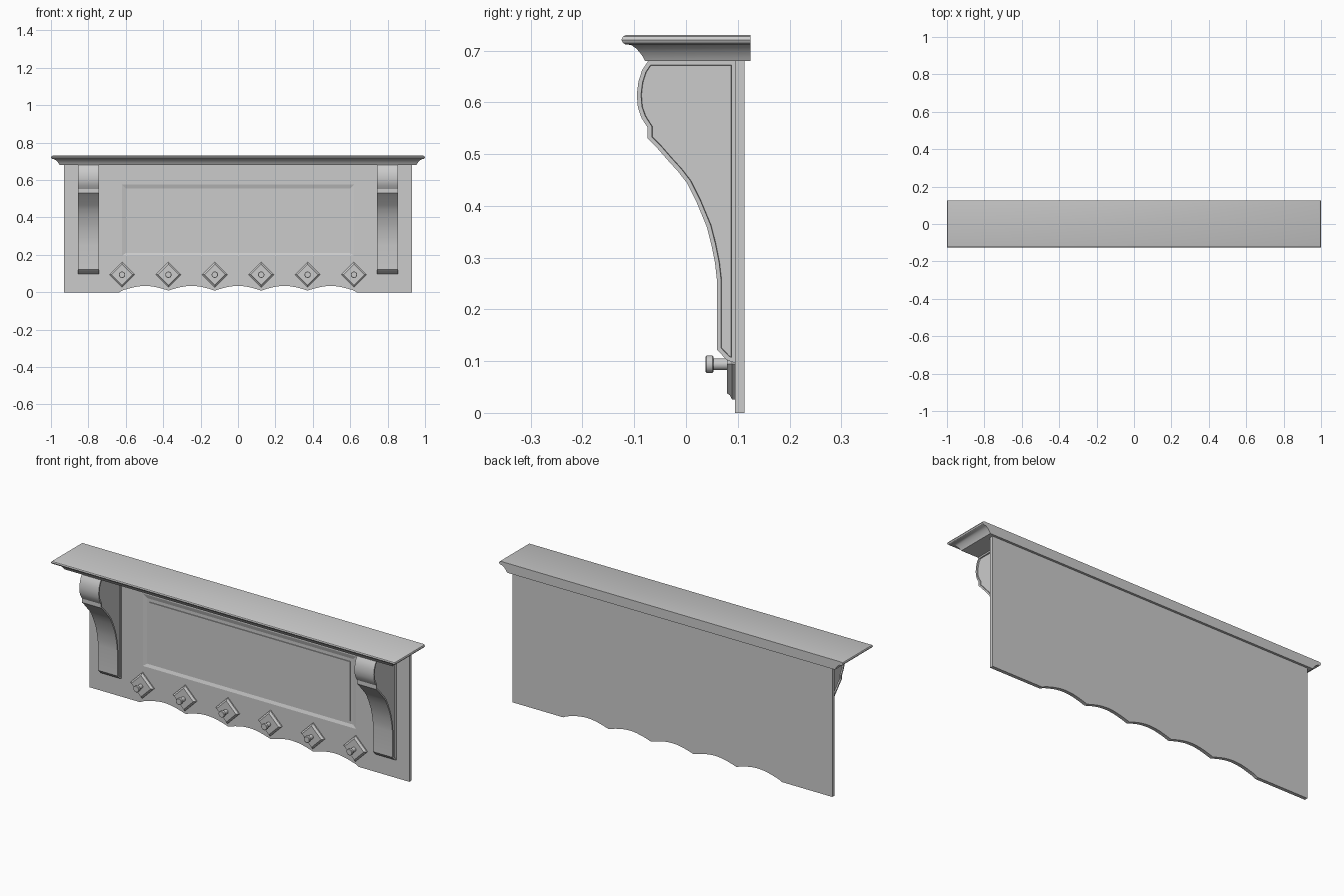
import bpy, bmesh, math

if "Cube" in bpy.data.objects:
    bpy.data.objects.remove(bpy.data.objects["Cube"])


def finish(bm, name, smooth=True):
    bmesh.ops.recalc_face_normals(bm, faces=bm.faces[:])
    me = bpy.data.meshes.new(name)
    bm.to_mesh(me)
    bm.free()
    ob = bpy.data.objects.new(name, me)
    bpy.context.collection.objects.link(ob)
    bpy.ops.object.select_all(action='DESELECT')
    ob.select_set(True)
    bpy.context.view_layer.objects.active = ob
    if smooth:
        bpy.ops.object.shade_smooth_by_angle(angle=math.radians(30))
    return ob


def loft(bm, rings):
    """Skin a stack of equal-length rings and cap both ends."""
    vs = [[bm.verts.new(p) for p in r] for r in rings]
    n = len(vs[0])
    for a, b in zip(vs, vs[1:]):
        for i in range(n):
            j = (i + 1) % n
            bm.faces.new((a[i], a[j], b[j], b[i]))
    return bm.faces.new(vs[0]), bm.faces.new(vs[-1])


def rect(hx, z0, z1, y):
    return [(-hx, y, z0), (hx, y, z0), (hx, y, z1), (-hx, y, z1)]


def circle(x, z, r, y, n=20):
    return [(x + r * math.cos(2 * math.pi * i / n), y,
             z + r * math.sin(2 * math.pi * i / n)) for i in range(n)]


# Back board with scalloped lower edge
SPACING = 0.248
outline = [(-0.93, 0.68), (-0.93, 0), (-0.635, 0)]
STEPS = 12
for k in range(5 * STEPS + 1):
    t = k / STEPS
    outline.append((-0.62 + t * SPACING, 0.009 + 0.025 * abs(math.sin(math.pi * t))))
outline += [(0.635, 0), (0.93, 0), (0.93, 0.68)]
bm = bmesh.new()
loft(bm, [[(x, y, z) for x, z in outline] for y in (0.095, 0.113)])
board = finish(bm, "back_board")

# Bevelled recess cut into the board
bm = bmesh.new()
loft(bm, [rect(0.64, 0.175, 0.595, 0.09), rect(0.62, 0.195, 0.575, 0.095),
          rect(0.60, 0.21, 0.555, 0.101)])
cutter = finish(bm, "panel_cutter", False)
cutter.hide_render = True
mod = board.modifiers.new("recess", 'BOOLEAN')
mod.operation = 'DIFFERENCE'
mod.solver = 'EXACT'
mod.object = cutter
bpy.context.view_layer.objects.active = board
bpy.ops.object.modifier_apply(modifier=mod.name)
bpy.data.objects.remove(cutter)

# Centre panel inside the recess
bm = bmesh.new()
loft(bm, [rect(0.583, 0.225, 0.538, 0.102), rect(0.583, 0.225, 0.538, 0.097)])
finish(bm, "centre_panel")

# Shelf with rounded nose and cove moulding, mitred round three sides
profile = [(0.046, 0.68), (0.042, 0.688), (0.036, 0.696), (0.029, 0.704), (0.019, 0.711),
           (0.008, 0.712), (0.003, 0.715), (0, 0.721), (0.003, 0.727), (0.009, 0.73)]
bm = bmesh.new()
loft(bm, [[(-1 + o, -0.125 + o, z), (1 - o, -0.125 + o, z),
           (1 - o, 0.125, z), (-1 + o, 0.125, z)] for o, z in profile])
finish(bm, "shelf")

# Scroll brackets with recessed side panels
scroll = [(0.096, 0.68), (-0.073, 0.68), (-0.085, 0.662), (-0.092, 0.64), (-0.095, 0.615),
          (-0.093, 0.59), (-0.086, 0.57), (-0.074, 0.551), (-0.074, 0.53), (-0.055, 0.511),
          (-0.035, 0.488), (-0.015, 0.466), (0.002, 0.444), (0.020, 0.408), (0.040, 0.36),
          (0.049, 0.325), (0.056, 0.29), (0.060, 0.255), (0.060, 0.122), (0.079, 0.102),
          (0.096, 0.096)]
for side, label in ((-1, "left"), (1, "right")):
    bm = bmesh.new()
    caps = loft(bm, [[(side * 0.8 + dx, y, z) for y, z in scroll] for dx in (-0.056, 0.056)])
    bmesh.ops.recalc_face_normals(bm, faces=bm.faces[:])
    for cap in caps:
        bmesh.ops.inset_region(bm, faces=[cap], thickness=0.008, use_even_offset=True)
        bmesh.ops.inset_region(bm, faces=[cap], thickness=0.001, depth=-0.006,
                               use_even_offset=True)
    finish(bm, "bracket_" + label)

# Six pegs, each a stepped diamond plate with a stem and round knob
ZC = 0.094
for i in range(6):
    x = -0.62 + i * SPACING
    bm = bmesh.new()
    plate = [(0.068, 0.096), (0.068, 0.089), (0.060, 0.085), (0.056, 0.079)]
    loft(bm, [[(x + r, y, ZC), (x, y, ZC + r), (x - r, y, ZC), (x, y, ZC - r)]
              for r, y in plate])
    knob = [(0.0115, 0.082), (0.0115, 0.053), (0.015, 0.053), (0.017, 0.051),
            (0.017, 0.040), (0.015, 0.038)]
    loft(bm, [circle(x, ZC, r, y) for r, y in knob])
    finish(bm, f"peg_{i + 1}")
